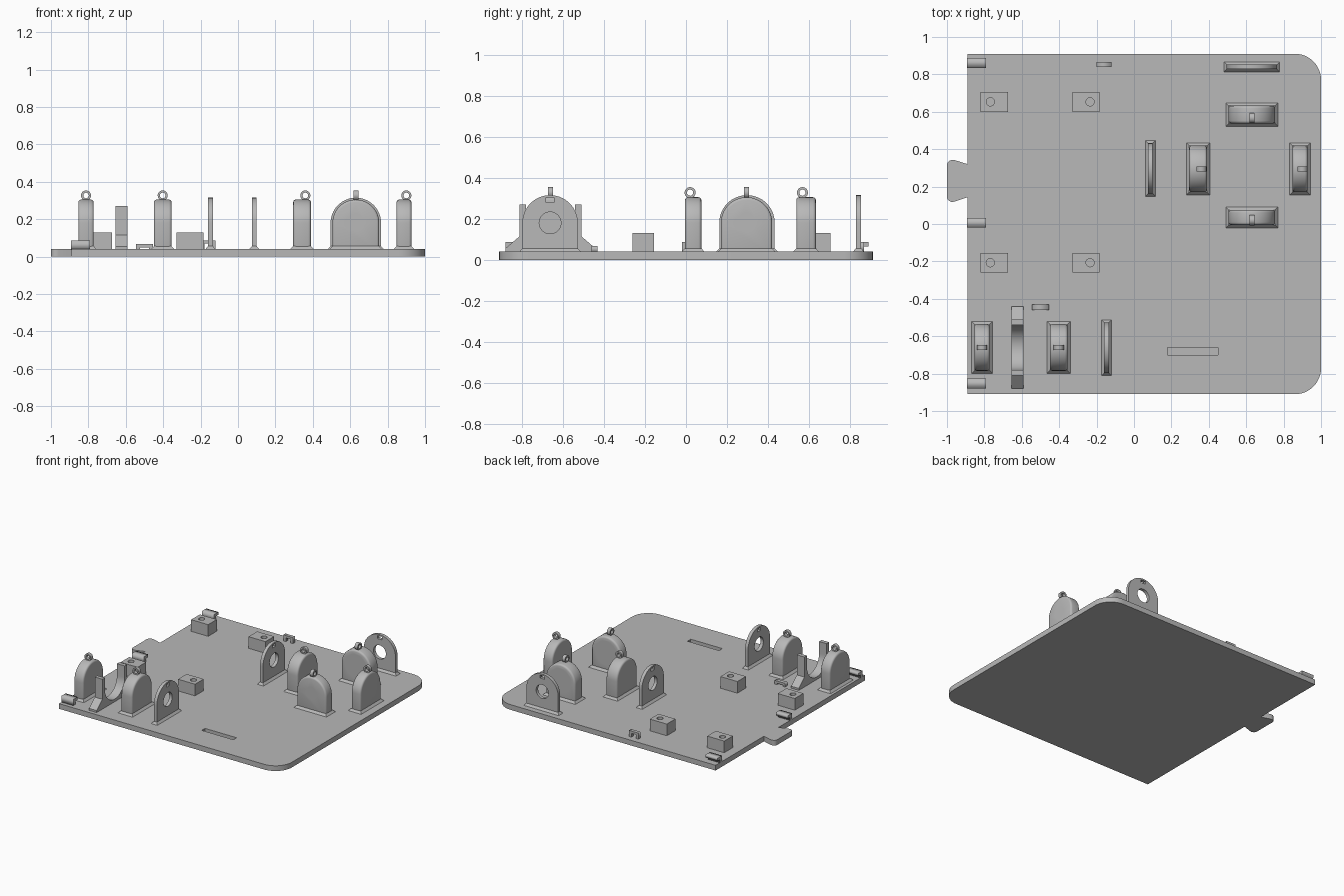
import bpy, bmesh, math
from mathutils import Matrix

if "Cube" in bpy.data.objects:
    bpy.data.objects.remove(bpy.data.objects["Cube"])

GREY = bpy.data.materials.new("plain_grey")
GREY.diffuse_color = (0.48, 0.48, 0.48, 1)
GREY.use_nodes = True
GREY.node_tree.nodes["Principled BSDF"].inputs["Base Color"].default_value = GREY.diffuse_color
TOP = 0.04      # top of the base plate
AXIS_Z = 0.18   # height of the bearing centres


def arc(cx, cy, r, a0, a1, n):
    return [(cx + r * math.cos(math.radians(a0 + (a1 - a0) * i / n)),
             cy + r * math.sin(math.radians(a0 + (a1 - a0) * i / n))) for i in range(n + 1)]


def circle(cx, cy, r, n=40):
    return arc(cx, cy, r, 0, 360, n)[:-1]


def rect(x0, x1, y0, y1):
    return [(x0, y0), (x1, y0), (x1, y1), (x0, y1)]


def arch(r, z0):
    return [(-r, z0), (r, z0)] + arc(0, AXIS_Z, r, 0, 180, 32)


def prism(name, loops, lo, hi, axis='z'):
    """Extrude an outline (with optional hole outlines) along an axis."""
    cu = bpy.data.curves.new(name, 'CURVE')
    cu.dimensions, cu.fill_mode, cu.extrude = '2D', 'BOTH', (hi - lo) / 2
    for pts in loops:
        s = cu.splines.new('POLY')
        s.points.add(len(pts) - 1)
        for p, (u, v) in zip(s.points, pts):
            p.co = (u, v, 0, 1)
        s.use_cyclic_u = True
    tmp = bpy.data.objects.new(name + "_curve", cu)
    bpy.context.collection.objects.link(tmp)
    me = bpy.data.meshes.new_from_object(tmp.evaluated_get(bpy.context.evaluated_depsgraph_get()))
    bpy.data.objects.remove(tmp)
    bm = bmesh.new()
    bm.from_mesh(me)
    bmesh.ops.remove_doubles(bm, verts=bm.verts, dist=1e-5)
    if len(loops) == 1:
        bmesh.ops.dissolve_limit(bm, angle_limit=0.01, verts=bm.verts, edges=bm.edges)
    mid = (lo + hi) / 2
    for vert in bm.verts:
        u, v, w = vert.co
        w += mid
        vert.co = {'z': (u, v, w), 'y': (u, w, v), 'x': (w, u, v)}[axis]
    bmesh.ops.recalc_face_normals(bm, faces=bm.faces)
    bm.to_mesh(me)
    bm.free()
    me.materials.clear()
    me.materials.append(GREY)
    ob = bpy.data.objects.new(name, me)
    bpy.context.collection.objects.link(ob)
    return ob


def activate(ob):
    bpy.ops.object.select_all(action='DESELECT')
    ob.select_set(True)
    bpy.context.view_layer.objects.active = ob


def cut(ob, cutter):
    activate(ob)
    m = ob.modifiers.new("cut", 'BOOLEAN')
    m.object, m.operation, m.solver = cutter, 'DIFFERENCE', 'EXACT'
    bpy.ops.object.modifier_apply(modifier=m.name)
    bpy.data.objects.remove(cutter)


def smooth(ob):
    activate(ob)
    bpy.ops.object.shade_smooth_by_angle(angle=math.radians(32))


def skirt(name, hx, hy, flare, h):
    """Sloped foot around the bottom of an upright part."""
    ob = prism(name, [rect(-hx, hx, -hy, hy)], TOP - 0.01, TOP + h)
    for v in ob.data.vertices:
        if v.co.z < TOP:
            v.co.x += math.copysign(flare, v.co.x)
            v.co.y += math.copysign(flare, v.co.y)
            v.co.z = TOP - 0.001
    return ob


def place(parts, x, y, turn):
    for ob in parts:
        ob.data.transform(Matrix.Translation((x, y, 0)) @ Matrix.Rotation(math.radians(turn), 4, 'Z'))
        smooth(ob)


def bearing_holder(x, y, turn, t, ring_y, both):
    h = t / 2
    body = prism("bearing_holder", [arch(0.125, 0.015)], -h, h, 'y')
    activate(body)
    m = body.modifiers.new("round", 'BEVEL')
    m.width, m.segments, m.limit_method, m.angle_limit = 0.014, 3, 'ANGLE', math.radians(60)
    bpy.ops.object.modifier_apply(modifier=m.name)
    # through hole, then the wider pockets
    cut(body, prism("hole", [circle(0, AXIS_Z, 0.075 if both else 0.046)], -0.2, 0.2, 'y'))
    cut(body, prism("pocket", [circle(0, AXIS_Z, 0.092)], 0.012 if both else -h + 0.022, 0.2, 'y'))
    if both:
        cut(body, prism("pocket", [circle(0, AXIS_Z, 0.092)], -0.2, -0.012, 'y'))
    ring = prism("cable_ring", [circle(ring_y, 0.327, 0.027, 28), circle(ring_y, 0.327, 0.015, 28)],
                 -0.013, 0.013, 'x')
    place([body, ring, skirt("holder_foot", 0.124, h, 0.016, 0.016)], x, y, turn)


def end_plate(x, y, turn):
    plate = prism("end_plate", [arch(0.135, 0.03), circle(0, AXIS_Z, 0.053),
                                rect(-0.02, 0.02, 0.28, 0.303)], -0.0125, 0.0125, 'y')
    place([plate, skirt("end_plate_foot", 0.135, 0.0125, 0.015, 0.016)], x, y, turn)


# base plate with rounded right corners, left tab and a shallow slot
outline = ([(-0.89, -0.91)] + arc(0.86, -0.77, 0.14, -90, 0, 12) + arc(0.86, 0.77, 0.14, 0, 90, 12)
           + [(-0.89, 0.91), (-0.89, 0.32), (-0.96, 0.342)] + arc(-0.972, 0.314, 0.028, 90, 180, 5)
           + arc(-0.972, 0.146, 0.028, 180, 270, 5) + [(-0.96, 0.12), (-0.89, 0.143)])
base = prism("base_plate", [outline], 0, TOP)
cut(base, prism("slot", [rect(0.18, 0.45, -0.70, -0.66)], 0.015, 0.1))
smooth(base)

# bearing holders: closed ends and open middles
for args in [(0.63, 0.035, 0, 0.08, -0.015, False), (0.63, 0.585, 0, 0.095, -0.018, True),
             (0.8875, 0.295, 90, 0.08, -0.0125, False), (0.3425, 0.295, 90, 0.095, -0.0175, True),
             (-0.8125, -0.66, -90, 0.082, 0, False), (-0.4025, -0.66, -90, 0.095, 0, True)]:
    bearing_holder(*args)

# thin end plates
end_plate(0.63, 0.84, 0)
end_plate(0.0875, 0.297, 90)
end_plate(-0.1475, -0.662, 90)

# motor saddle: U cradle with sloped feet
left = [(-0.22, 0.03), (-0.22, 0.055), (-0.15, 0.115), (-0.15, 0.27), (-0.12, 0.27)]
profile = left + arc(0, AXIS_Z, 0.12, 180, 360, 24) + [(-u, v) for u, v in reversed(left)]
saddle = prism("motor_saddle", [[(u - 0.66, v) for u, v in profile]], -0.655, -0.59, 'x')
smooth(saddle)

# mounting blocks with screw holes
for x0, hx in ((-0.82, -0.768), (-0.33, -0.235)):
    for y0 in (0.60, -0.26):
        smooth(prism("mounting_block", [rect(x0, x0 + 0.145, y0, y0 + 0.105),
                                        circle(hx, y0 + 0.053, 0.022, 24)], TOP - 0.005, 0.13))

# edge hooks: stem and overhanging lip
for y in (-0.88, -0.02, 0.835):
    prism("edge_hook", [[(y, 0.035), (y + 0.024, 0.035), (y + 0.024, 0.065), (y + 0.053, 0.065),
                         (y + 0.053, 0.087), (y, 0.087)]], -0.892, -0.79, 'x')

# small cable bridges
for x0, x1, y0, y1, top in ((-0.20, -0.12, 0.84, 0.866, 0.087), (-0.545, -0.455, -0.46, -0.43, 0.068)):
    prism("cable_bridge", [[(x0, 0.035), (x0 + 0.02, 0.035), (x0 + 0.02, top - 0.018),
                            (x1 - 0.02, top - 0.018), (x1 - 0.02, 0.035), (x1, 0.035),
                            (x1, top), (x0, top)]], y0, y1, 'y')
